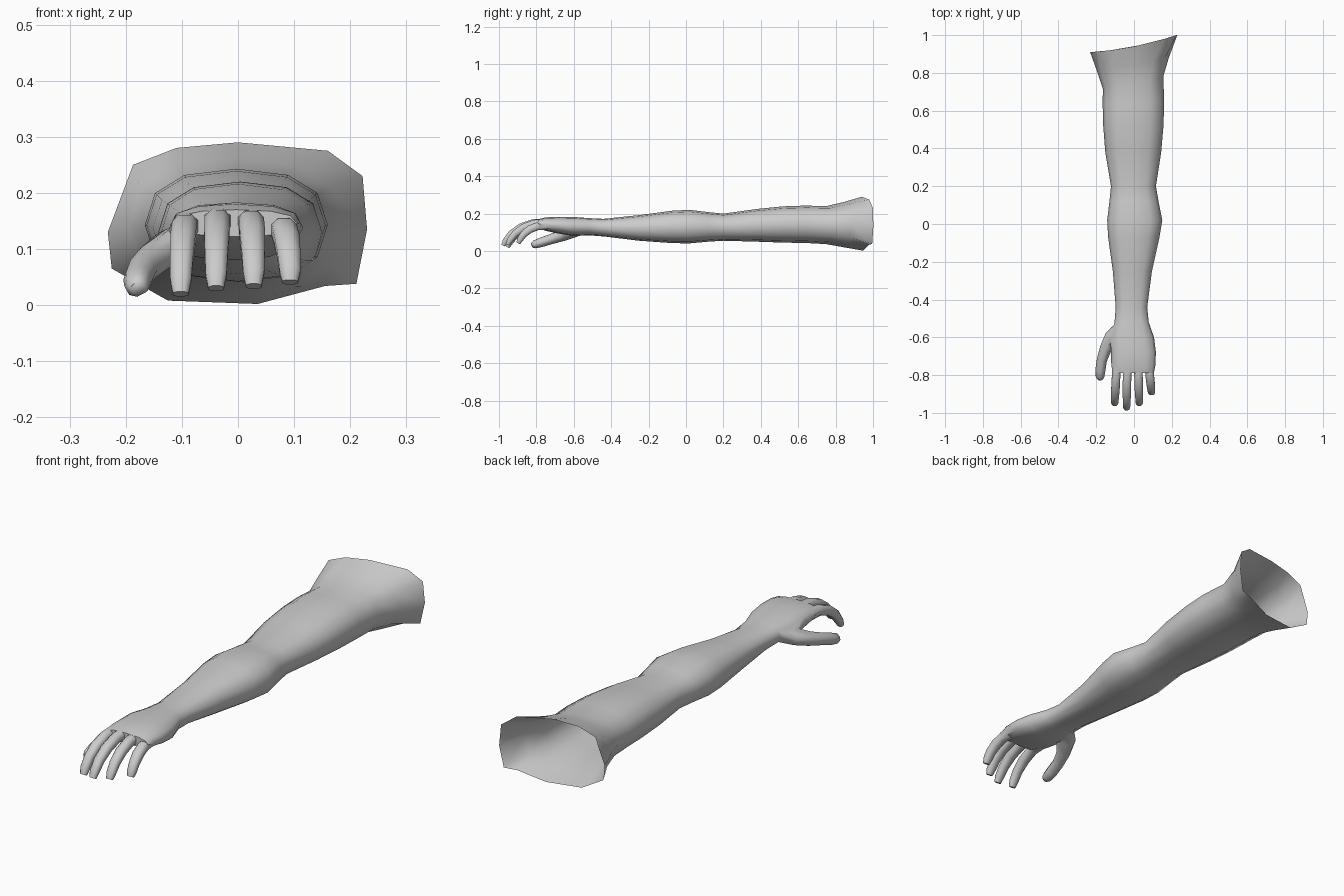
import bpy, bmesh, math
from mathutils import Vector

if "Cube" in bpy.data.objects:
    bpy.data.objects.remove(bpy.data.objects["Cube"])

skin = bpy.data.materials.new("plain_grey")
skin.diffuse_color = (0.6, 0.6, 0.6, 1)
skin.use_nodes = True
skin.node_tree.nodes["Principled BSDF"].inputs["Base Color"].default_value = skin.diffuse_color


def loft(name, rings):
    """Closed tube through rings with equal point counts."""
    bm = bmesh.new()
    rows = [[bm.verts.new(p) for p in ring] for ring in rings]
    n = len(rows[0])
    for a, b in zip(rows, rows[1:]):
        for i in range(n):
            j = (i + 1) % n
            bm.faces.new((a[i], a[j], b[j], b[i]))
    bm.faces.new(rows[0])
    bm.faces.new(rows[-1])
    bmesh.ops.recalc_face_normals(bm, faces=bm.faces)
    me = bpy.data.meshes.new(name)
    bm.to_mesh(me)
    bm.free()
    me.materials.append(skin)
    ob = bpy.data.objects.new(name, me)
    bpy.context.collection.objects.link(ob)
    return ob


def squircle(a, e=0.82):
    c, s = math.cos(a), math.sin(a)
    return math.copysign(abs(c) ** e, c), math.copysign(abs(s) ** e, s)


def arm_ring(y, xl, xr, zb, zt, slant=0.0):
    """Rounded cross-section between the given limits, sheared along y."""
    pts = []
    for k in range(12):
        c, s = squircle(k * math.pi / 6)
        x = (xl + xr) / 2 + c * (xr - xl) / 2
        pts.append((x, y + slant * x, (zb + zt) / 2 + s * (zt - zb) / 2))
    return pts


def digit(name, path, side):
    """Finger: path rows are x, y, z, half width, half thickness."""
    pts = [Vector(p[:3]) for p in path]
    rings = []
    for i, p in enumerate(path):
        t = (pts[min(i + 1, len(pts) - 1)] - pts[max(i - 1, 0)]).normalized()
        n = Vector(side).cross(t).normalized()
        u = t.cross(n)
        ring = []
        for k in range(8):
            c, s = squircle((k + 0.5) * math.pi / 4)
            ring.append(pts[i] + u * c * p[3] + n * s * p[4])
        rings.append(ring)
    return loft(name, rings)


# Shoulder opening, counter-clockwise from +x, slanted along y
shoulder = [(.23, .135), (.222, .23), (.16, .275), (0, .29), (-.11, .28), (-.187, .25),
            (-.232, .13), (-.225, .065), (-.125, .008), (.035, .002), (.155, .034), (.211, .038)]
rings = [[(x, .94 + .2 * x + .3 * x * x, z) for x, z in shoulder]]

# Upper arm, elbow, forearm, wrist and palm: y, x limits, z limits, slant
for row in [(.845, -.195, .185, .02, .262, .2), (.75, -.165, .155, .037, .24, .2),
            (.64, -.166, .16, .043, .243, .05), (.52, -.163, .156, .045, .239),
            (.38, -.152, .144, .05, .225), (.2, -.122, .116, .055, .2),
            (.12, -.13, .13, .05, .208), (.02, -.142, .15, .041, .22),
            (-.07, -.137, .135, .042, .216), (-.25, -.112, .095, .055, .192),
            (-.44, -.097, .07, .078, .172), (-.52, -.103, .078, .084, .176),
            (-.6, -.125, .106, .08, .182), (-.68, -.122, .116, .093, .183),
            (-.75, -.12, .113, .108, .18), (-.79, -.112, .105, .122, .17)]:
    rings.append(arm_ring(*row))
arm = loft("arm", rings)

# Fingers: base x, tip x, base z, tip y, tip z
digits = []
for name, xb, xt, zb, yt, zt in [
        ("index_finger", -.092, -.102, .142, -.965, .016),
        ("middle_finger", -.036, -.039, .151, -.99, .026),
        ("ring_finger", .022, .028, .148, -.965, .03),
        ("little_finger", .078, .093, .135, -.905, .038)]:
    yb = -.745
    ly, lz = yt - yb, zt - zb
    digits.append(digit(name, [
        (xb + (xt - xb) * f, yb + ly * g, zb + lz * h, w, d) for f, g, h, w, d in [
            (0, 0, 0, .025, .024), (.3, .3, .02, .024, .023), (.6, .56, .19, .024, .022),
            (.85, .77, .47, .022, .02), (1, .9, .78, .02, .017), (1, .95, .97, .015, .011)]],
        (1, 0, 0)))

# Thumb
digits.append(digit("thumb", [
    (-.07, -.55, .125, .035, .03), (-.115, -.6, .108, .042, .032), (-.15, -.66, .083, .031, .029),
    (-.17, -.72, .064, .026, .026), (-.178, -.775, .046, .026, .024),
    (-.18, -.81, .035, .022, .02), (-.178, -.824, .03, .013, .012)], (.85, -.3, .4)))

# Fuse the digits into the hand
bpy.context.view_layer.objects.active = arm
arm.select_set(True)
for d in digits:
    mod = arm.modifiers.new("fuse", 'BOOLEAN')
    mod.operation = 'UNION'
    mod.solver = 'EXACT'
    mod.object = d
    bpy.ops.object.modifier_apply(modifier=mod.name)
    bpy.data.objects.remove(d)

# Open the shoulder end
bm = bmesh.new()
bm.from_mesh(arm.data)
caps = [f for f in bm.faces if all(v.co.y > .895 for v in f.verts)]
bmesh.ops.delete(bm, geom=caps, context='FACES')
bm.to_mesh(arm.data)
bm.free()
bpy.ops.object.shade_smooth_by_angle(angle=math.radians(65))
